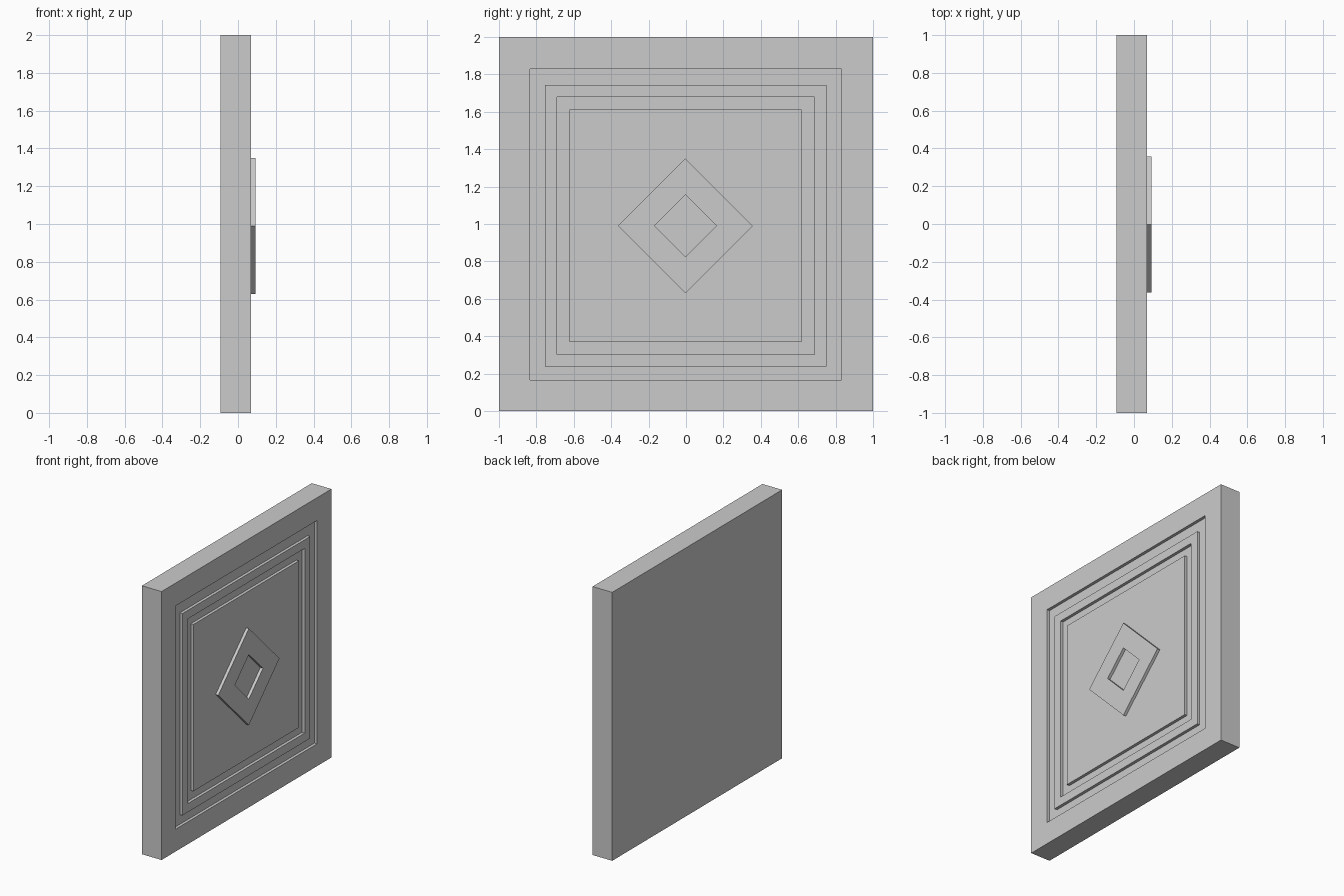
import bpy
import bmesh

if "Cube" in bpy.data.objects:
    bpy.data.objects.remove(bpy.data.objects["Cube"])


def nested_loops(name, loops, diamond=False, ring=False):
    """Bridge four-sided loops given as (x, half_size, centre_y, centre_z)."""
    corners = [(0, -1), (1, 0), (0, 1), (-1, 0)] if diamond else [(-1, -1), (1, -1), (1, 1), (-1, 1)]
    bm = bmesh.new()
    rows = [[bm.verts.new((x, cy + h * a, cz + h * b)) for a, b in corners]
            for x, h, cy, cz in loops]
    pairs = list(zip(rows, rows[1:]))
    if ring:
        pairs.append((rows[-1], rows[0]))
    else:
        bm.faces.new(rows[0])
        bm.faces.new(rows[-1])
    for r, s in pairs:
        for i in range(4):
            j = (i + 1) % 4
            bm.faces.new((r[i], r[j], s[j], s[i]))
    bmesh.ops.recalc_face_normals(bm, faces=bm.faces)
    mesh = bpy.data.meshes.new(name)
    bm.to_mesh(mesh)
    bm.free()
    obj = bpy.data.objects.new(name, mesh)
    bpy.context.collection.objects.link(obj)
    return obj


back, front, groove, raised = -0.092, 0.07, 0.048, 0.092
cy, cz = -0.003, 0.99

# Square slab with two square grooves cut into its +x face
nested_loops("wall_panel", [
    (back, 1.0, 0, 1), (front, 1.0, 0, 1),
    (front, 0.832, -0.001, 0.998), (groove, 0.832, -0.001, 0.998),
    (groove, 0.752, -0.002, cz), (front, 0.752, -0.002, cz),
    (front, 0.688, -0.002, cz), (groove, 0.688, -0.002, cz),
    (groove, 0.621, cy, cz), (front, 0.621, cy, cz)])

# Raised diamond frame in the middle
nested_loops("diamond_frame", [
    (front - 0.002, 0.36, cy, cz), (raised, 0.36, cy, cz),
    (raised, 0.166, cy, cz), (front - 0.002, 0.166, cy, cz)], diamond=True, ring=True)
